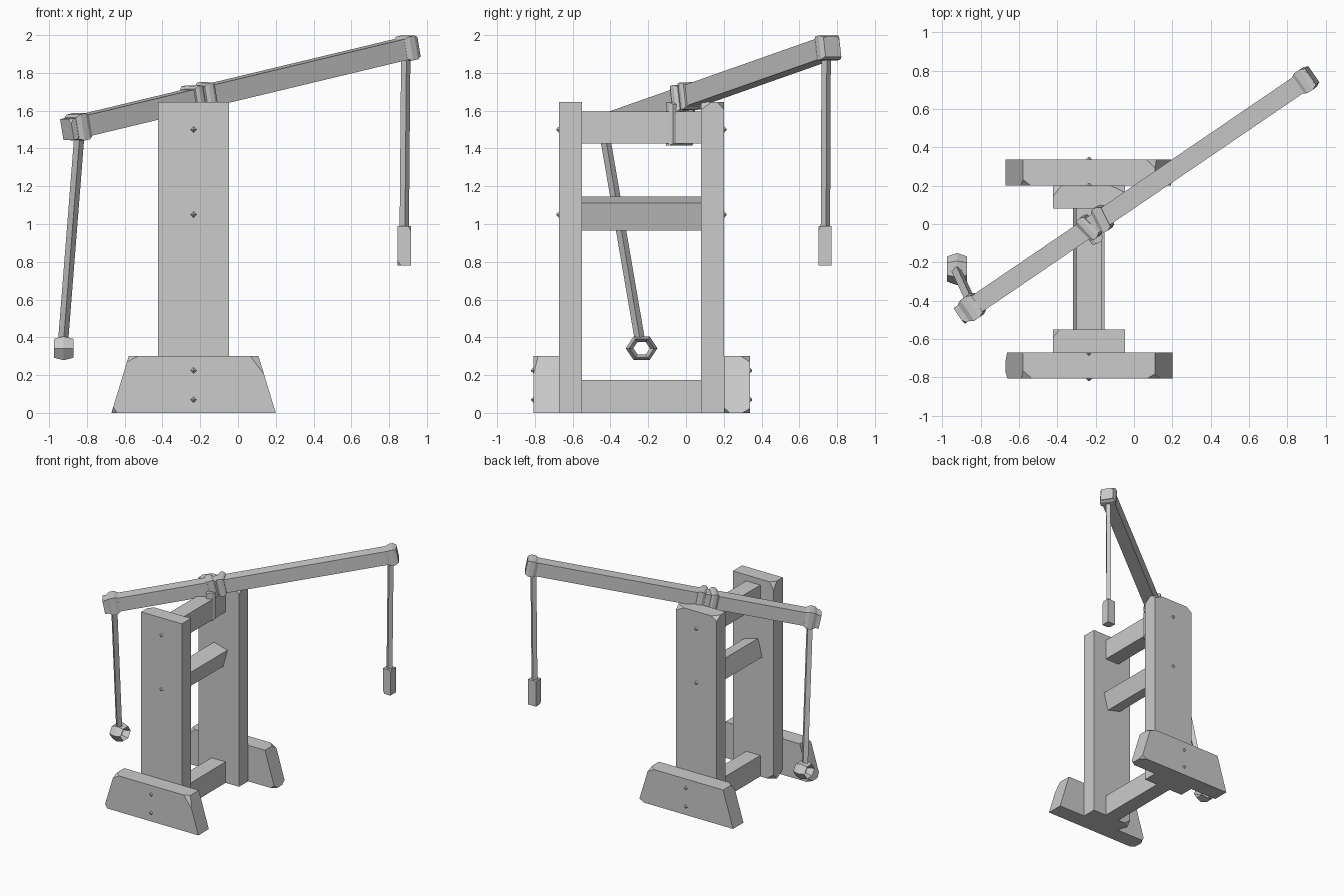
import bpy, bmesh, math, random
from mathutils import Vector, Matrix

if "Cube" in bpy.data.objects:
    bpy.data.objects.remove(bpy.data.objects["Cube"])

random.seed(4)
CX, CY = -0.235, -0.235   # centre of the frame


def finish(bm, name):
    bmesh.ops.recalc_face_normals(bm, faces=bm.faces)
    me = bpy.data.meshes.new(name)
    bm.to_mesh(me)
    bm.free()
    ob = bpy.data.objects.new(name, me)
    bpy.context.collection.objects.link(ob)
    return ob


def chip(bm, point, normal):
    """Slice a flat chip off everything beyond a plane."""
    r = bmesh.ops.bisect_plane(bm, geom=bm.verts[:] + bm.edges[:] + bm.faces[:],
                               plane_co=point, plane_no=normal, clear_outer=True)
    edges = [e for e in r['geom_cut'] if isinstance(e, bmesh.types.BMEdge)]
    bmesh.ops.contextual_create(bm, geom=edges)


def timber(name, size, matrix, chips=0, top=1.0, depth=0.02):
    """Box with an optional narrower top and a few chipped corners."""
    bm = bmesh.new()
    bmesh.ops.create_cube(bm, size=1)
    for v in bm.verts:
        k = top if v.co.z > 0 else 1
        v.co = Vector((v.co.x * size[0] * k, v.co.y * size[1], v.co.z * size[2]))
    corners = [v.co.copy() for v in bm.verts]
    for c in random.sample(corners, chips):
        n = Vector([math.copysign(random.uniform(0.4, 1), a) for a in c]).normalized()
        chip(bm, c - n * depth, n)
    bm.transform(matrix)
    return finish(bm, name)


def at(x, y, z):
    return Matrix.Translation((x, y, z))


def frame(origin, axis):
    """Matrix whose x runs along axis, with y kept level."""
    x = Vector(axis).normalized()
    y = Vector((0, 0, 1)).cross(x).normalized()
    z = x.cross(y)
    return Matrix.Translation(origin) @ Matrix((x, y, z)).transposed().to_4x4()


def rod(name, a, b, r):
    """Four-sided rope between two points."""
    a, b = Vector(a), Vector(b)
    bm = bmesh.new()
    bmesh.ops.create_cone(bm, cap_ends=True, segments=4, radius1=r, radius2=r,
                          depth=(b - a).length)
    bm.transform(Matrix.Rotation(math.radians(45), 4, 'Z'))
    q = Vector((0, 0, 1)).rotation_difference(b - a)
    bm.transform(Matrix.Translation((a + b) / 2) @ q.to_matrix().to_4x4())
    return finish(bm, name)


def collar(name, size, matrix, ridge=0.012):
    """Rope wrap: a square band with a swollen middle."""
    bm = bmesh.new()
    rings = []
    for t, g in ((-0.5, -ridge), (-0.2, 0), (0.2, 0), (0.5, -ridge)):
        hy, hz = size[1] / 2 + g, size[2] / 2 + g
        rings.append([bm.verts.new((t * size[0], sy * hy, sz * hz))
                      for sy, sz in ((-1, -1), (1, -1), (1, 1), (-1, 1))])
    for p, q in zip(rings, rings[1:]):
        for i in range(4):
            bm.faces.new((p[i], p[(i + 1) % 4], q[(i + 1) % 4], q[i]))
    bm.faces.new(rings[0])
    bm.faces.new(rings[-1])
    bm.transform(matrix)
    return finish(bm, name)


def nail(name, x, y, z, side):
    """Pyramid nail head facing front (-1) or back (+1)."""
    bm = bmesh.new()
    bmesh.ops.create_cone(bm, cap_ends=True, segments=4, radius1=0.027, radius2=0.004,
                          depth=0.024)
    bm.transform(at(x, y, z) @ Matrix.Rotation(-side * math.pi / 2, 4, 'X'))
    return finish(bm, name)


# Posts, feet and nails, mirrored front to back
for side, label in ((-1, "front"), (1, "back")):
    timber(label + "_post", (0.375, 0.122, 1.645),
           at(CX, CY + side * 0.376, 0.8225), chips=3, depth=0.025)
    timber(label + "_foot", (0.87, 0.137, 0.30),
           at(CX, CY + side * 0.504, 0.15), chips=4, top=0.79)
    for i, z in enumerate((1.5, 1.05)):
        nail(f"{label}_post_nail_{i}", CX, CY + side * 0.438, z, side)
    for i, z in enumerate((0.225, 0.07)):
        nail(f"{label}_foot_nail_{i}", CX, CY + side * 0.573, z, side)

# Cross bars joining the posts, the middle one tilted
for name, z, h, tilt in (("bottom_bar", 0.0875, 0.175, 0),
                         ("middle_bar", 1.055, 0.15, 15),
                         ("top_bar", 1.51, 0.17, 0)):
    timber(name, (0.13, 0.66, h),
           at(CX, CY, z) @ Matrix.Rotation(math.radians(tilt), 4, 'Y'))

# Slanted swing beam
P0, P1 = Vector((-0.905, -0.475, 1.50)), Vector((0.93, 0.775, 1.94))
D = P1 - P0
timber("swing_beam", (D.length, 0.10, 0.112), frame((P0 + P1) / 2, D), chips=3, depth=0.012)


def on_beam(x):
    return P0 + D * ((x - P0.x) / D.x)


# Rope wraps at both ends and at the pivot
collar("left_wrap", (0.085, 0.13, 0.14), frame(on_beam(-0.845), D))
collar("right_wrap", (0.085, 0.125, 0.128), frame(on_beam(0.895), D))
for i, (x, yaw) in enumerate(((-0.235, 10), (-0.165, -8))):
    collar(f"pivot_wrap_{i}", (0.06, 0.135, 0.145),
           frame(on_beam(x), D) @ Matrix.Rotation(math.radians(yaw), 4, 'Z'))
collar("bar_wrap", (0.07, 0.15, 0.23),
       at(-0.225, -0.035, 1.53) @ Matrix.Rotation(math.radians(34), 4, 'Z'))

# Right rope with its block weight
rod("right_rope", (0.888, 0.742, 1.89), (0.880, 0.738, 0.97), 0.025)
timber("block_weight", (0.07, 0.07, 0.21), at(0.88, 0.736, 0.885), chips=2, depth=0.01)

# Left rope with its hexagonal ring
rod("left_rope", (-0.84, -0.43, 1.47), (-0.925, -0.245, 0.39), 0.027)
bm = bmesh.new()
ring = []
for i in range(6):
    a = math.radians(60 * i)
    ring.append([bm.verts.new((w, r * math.cos(a), r * math.sin(a) * 0.87))
                 for r, w in ((0.084, 0), (0.066, 0.052), (0.044, 0), (0.066, -0.052))])
for i in range(6):
    p, q = ring[i], ring[(i + 1) % 6]
    for j in range(4):
        bm.faces.new((p[j], p[(j + 1) % 4], q[(j + 1) % 4], q[j]))
bm.transform(at(-0.923, -0.235, 0.342))
finish(bm, "ring_handle")
